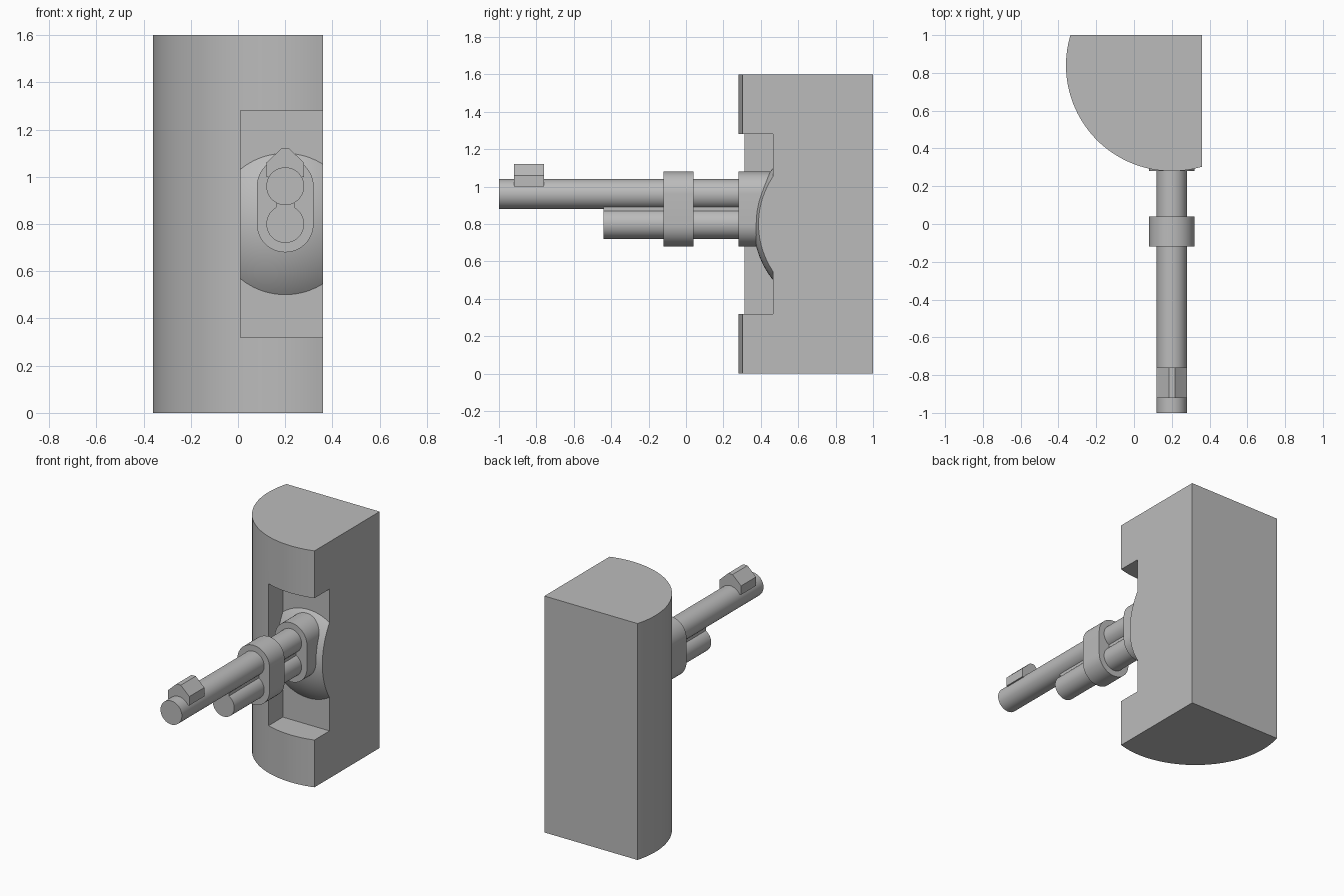
import bpy
import bmesh
from math import sin, cos, pi, radians, asin
from mathutils import Vector

if "Cube" in bpy.data.objects:
    bpy.data.objects.remove(bpy.data.objects["Cube"], do_unlink=True)

grey = bpy.data.materials.new("plain grey")
grey.use_nodes = True
grey.diffuse_color = (0.5, 0.5, 0.5, 1)
grey.node_tree.nodes["Principled BSDF"].inputs["Base Color"].default_value = (0.5, 0.5, 0.5, 1)

AXIS_X = 0.2              # shared axis of drum, ball and barrels
DRUM_Y, DRUM_R = 0.84, 0.56
LOW_Z, HIGH_Z = 0.8, 0.96  # barrel heights
SIDE_X = 0.36


def arc(cx, cy, r, a0, a1, n):
    """Points on an arc between two angles."""
    return [(cx + r * cos(a0 + (a1 - a0) * i / n),
             cy + r * sin(a0 + (a1 - a0) * i / n)) for i in range(n + 1)]


def prism(name, profile, start, end, axis):
    """Extrude a 2D profile: (x, y) along z, or (x, z) along y."""
    bm = bmesh.new()
    place = (lambda p, t: (p[0], p[1], t)) if axis == "z" else (lambda p, t: (p[0], t, p[1]))
    face = bm.faces.new([bm.verts.new(place(p, start)) for p in profile])
    top = bmesh.ops.extrude_face_region(bm, geom=[face])["geom"]
    shift = Vector(place((0, 0), end - start))
    bmesh.ops.translate(bm, vec=shift, verts=[v for v in top if isinstance(v, bmesh.types.BMVert)])
    bmesh.ops.recalc_face_normals(bm, faces=bm.faces)
    return finish(name, bm)


def finish(name, bm):
    mesh = bpy.data.meshes.new(name)
    bm.to_mesh(mesh)
    bm.free()
    mesh.materials.append(grey)
    ob = bpy.data.objects.new(name, mesh)
    bpy.context.collection.objects.link(ob)
    return ob


def activate(ob):
    bpy.ops.object.select_all(action="DESELECT")
    ob.select_set(True)
    bpy.context.view_layer.objects.active = ob


def smooth(ob):
    activate(ob)
    bpy.ops.object.shade_smooth_by_angle(angle=radians(30))


def subtract(ob, cutter):
    """Cut one solid from another, then discard the cutter."""
    activate(ob)
    mod = ob.modifiers.new("cut", "BOOLEAN")
    mod.operation, mod.solver, mod.object = "DIFFERENCE", "EXACT", cutter
    bpy.ops.object.modifier_apply(modifier=mod.name)
    bpy.data.objects.remove(cutter, do_unlink=True)


def box(x0, x1, z0, z1):
    return [(x0, z0), (x1, z0), (x1, z1), (x0, z1)]


def circle(z, r=0.08):
    return arc(AXIS_X, z, r, 0, 2 * pi, 48)[:-1]


# Body: part of a drum with flat back and side
back_angle = pi - asin((1 - DRUM_Y) / DRUM_R)
side_angle = 2 * pi - pi / 2 + asin((SIDE_X - AXIS_X) / DRUM_R)
body = prism("body", arc(AXIS_X, DRUM_Y, DRUM_R, back_angle, side_angle, 48) + [(SIDE_X, 1)],
             0, 1.6, "z")

# Recess that leaves the ball mount standing proud of its back wall
recess = prism("recess_cutter", box(0.01, 0.6, 0.32, 1.28), 0.1, 0.465, "y")
bm = bmesh.new()
bmesh.ops.create_uvsphere(bm, u_segments=96, v_segments=64, radius=0.48)
bmesh.ops.translate(bm, vec=(AXIS_X, DRUM_Y, LOW_Z), verts=bm.verts)
ball = finish("ball_cutter", bm)
subtract(recess, ball)
subtract(body, recess)
smooth(body)

# Barrels and the web joining them
smooth(prism("upper_barrel", circle(HIGH_Z), -1, 0.4, "y"))
smooth(prism("lower_barrel", circle(LOW_Z), -0.44, 0.4, "y"))
prism("barrel_web", box(AXIS_X - 0.04, AXIS_X + 0.04, 0.84, 0.92), -0.44, 0.3, "y")

# Rounded clamps around both barrels
stadium = (arc(AXIS_X, HIGH_Z, 0.12, 0, pi, 24) + arc(AXIS_X, LOW_Z, 0.12, pi, 2 * pi, 24))
for name, y0, y1 in (("barrel_clamp", -0.12, 0.04), ("mount_collar", 0.28, 0.46)):
    smooth(prism(name, stadium, y0, y1, "y"))

# Front sight with sloped shoulders
half = [(0.08, 1.0), (0.08, 1.06), (0.016, 1.12)]
sight = [(AXIS_X + x, z) for x, z in half] + [(AXIS_X - x, z) for x, z in reversed(half)]
prism("front_sight", sight, -0.92, -0.76, "y")
